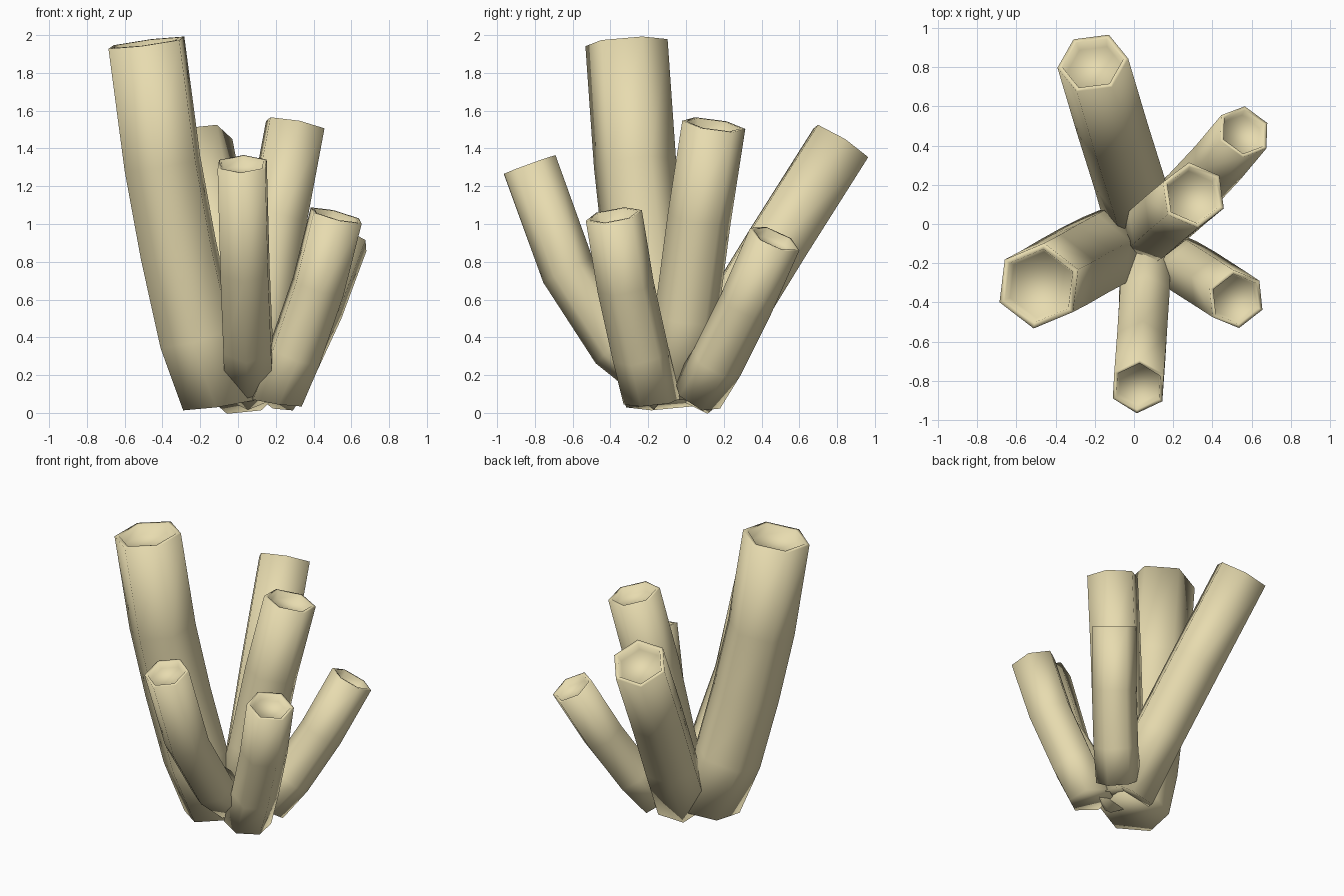
import bpy, bmesh, math
from mathutils import Vector

if "Cube" in bpy.data.objects:
    bpy.data.objects.remove(bpy.data.objects["Cube"])

SIDES = 6

mat = bpy.data.materials.new("tan_sponge")
mat.diffuse_color = (0.80, 0.71, 0.43, 1)
mat.use_nodes = True
mat.node_tree.nodes["Principled BSDF"].inputs["Base Color"].default_value = mat.diffuse_color


def tube(name, radius, roll, path, level=0.0):
    """Hexagonal tube swept along a path, with a rim and a shallow hollow mouth.
    level turns the base ring towards horizontal."""
    pts = [Vector(p) for p in path]
    bm = bmesh.new()

    def ring(c, t, r):
        u = (Vector((1, 0, 0)) - t * t.x).normalized()
        v = t.cross(u)
        angles = [math.radians(roll) + math.tau * k / SIDES for k in range(SIDES)]
        return [bm.verts.new(c + r * (math.cos(a) * u + math.sin(a) * v)) for a in angles]

    # outer wall
    rings = []
    for i, p in enumerate(pts):
        a = (p - pts[i - 1]).normalized() if i else Vector()
        b = (pts[i + 1] - p).normalized() if i < len(pts) - 1 else Vector()
        t = (a + b).normalized()
        if i == 0:
            t = t.lerp(Vector((0, 0, 1)), level).normalized()
        rings.append(ring(p, t, radius))
    # rim and hollow
    rings.append(ring(pts[-1], t, radius * 0.86))
    rings.append(ring(pts[-1] - t * radius * 0.3, t, radius * 0.78))

    for lo, hi in zip(rings, rings[1:]):
        for k in range(SIDES):
            n = (k + 1) % SIDES
            bm.faces.new((lo[k], lo[n], hi[n], hi[k]))
    bm.faces.new(rings[0][::-1])
    bm.faces.new(rings[-1])
    bmesh.ops.recalc_face_normals(bm, faces=bm.faces)
    for f in bm.faces:
        f.smooth = True

    me = bpy.data.meshes.new(name)
    bm.to_mesh(me)
    bm.free()
    me.materials.append(mat)
    bpy.context.collection.objects.link(bpy.data.objects.new(name, me))


# tall tube, front left
tube("tall_tube", 0.22, 23, [(-0.09, -0.10, 0.05), (-0.215, -0.165, 0.41),
     (-0.315, -0.22, 0.86), (-0.40, -0.27, 1.32), (-0.485, -0.315, 1.96)], level=0.55)
# long leaning tube, back
tube("back_tube", 0.183, 3, [(0.04, -0.01, 0.087), (-0.025, 0.215, 0.46),
     (-0.11, 0.485, 0.90), (-0.21, 0.82, 1.43)])
# upright tube, centre right
tube("centre_tube", 0.17, 38, [(0.05, -0.05, 0.10), (0.13, 0.0, 0.5),
     (0.21, 0.07, 1.03), (0.303, 0.147, 1.525)])
# bent tube, front
tube("front_tube", 0.146, 27, [(0.06, -0.08, 0.13), (0.053, -0.37, 0.36),
     (0.037, -0.625, 0.755), (0.022, -0.828, 1.315)])
# short tubes, right side
tube("front_right_tube", 0.152, 36, [(0.20, -0.18, 0.06), (0.30, -0.24, 0.31),
     (0.425, -0.32, 0.67), (0.52, -0.382, 1.045)], level=0.6)
tube("back_right_tube", 0.143, 28, [(0.18, 0.06, 0.10), (0.29, 0.165, 0.27),
     (0.43, 0.315, 0.57), (0.56, 0.47, 0.92)])
